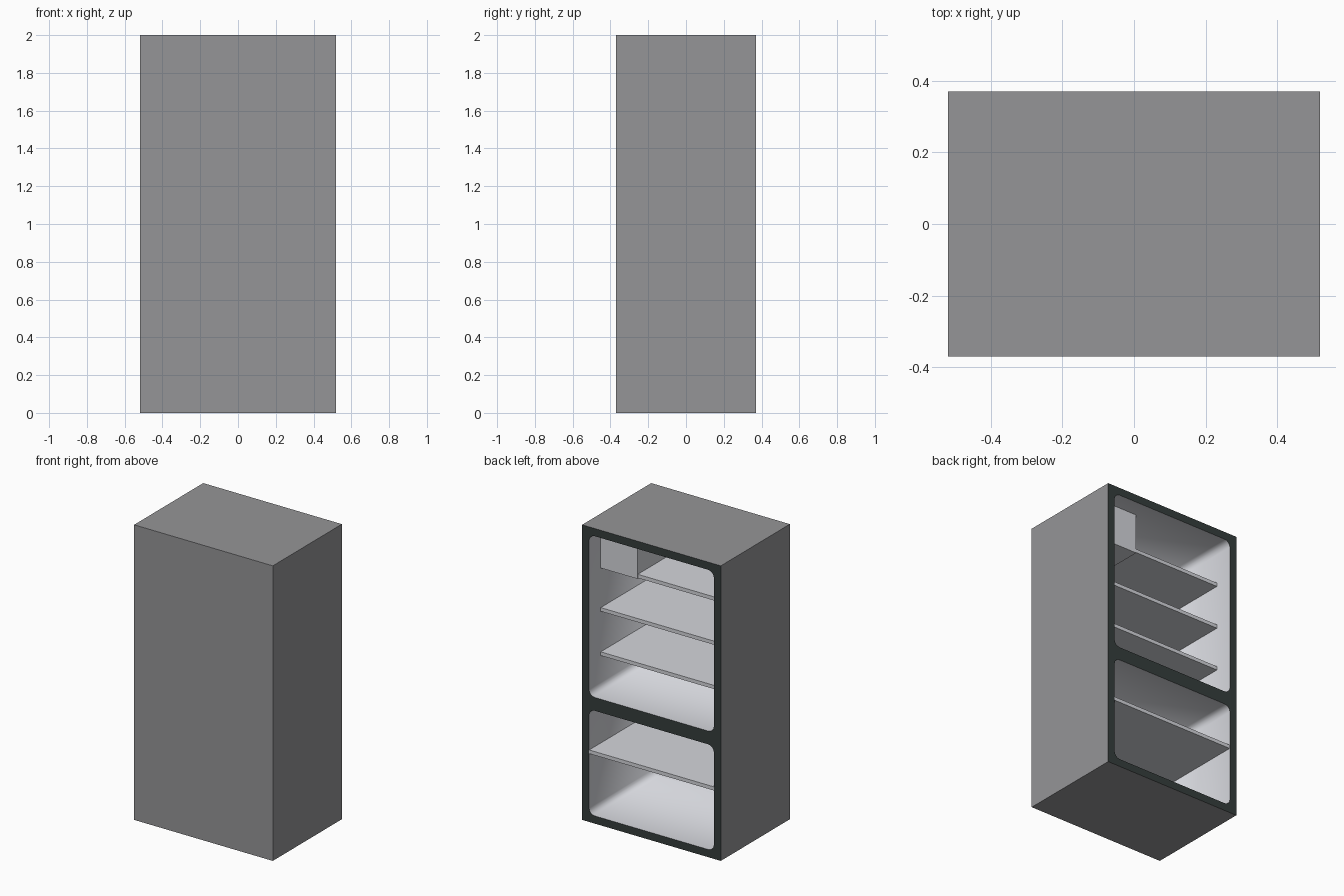
import bpy, bmesh, math
from mathutils import Vector

cube = bpy.data.objects.get("Cube")
if cube:
    bpy.data.objects.remove(cube, do_unlink=True)

W, D, H = 0.52, 0.37, 2.0      # half width, half depth, height
IN = 0.468                     # inner half width
REAR = -0.318                  # deepest point of the compartments
COMPARTMENTS = {"lower": (0.052, 0.765), "upper": (0.855, 1.948)}


def material(name, color):
    mat = bpy.data.materials.new(name)
    mat.use_nodes = True
    mat.diffuse_color = (*color, 1)
    bsdf = mat.node_tree.nodes["Principled BSDF"]
    bsdf.inputs["Base Color"].default_value = (*color, 1)
    bsdf.inputs["Roughness"].default_value = 0.6
    return mat


steel = material("steel grey", (0.30, 0.30, 0.31))
seal = material("dark seal", (0.036, 0.047, 0.045))
white = material("pale liner", (0.66, 0.67, 0.71))


def finish(bm, name, mats):
    mesh = bpy.data.meshes.new(name)
    bm.to_mesh(mesh)
    bm.free()
    obj = bpy.data.objects.new(name, mesh)
    bpy.context.collection.objects.link(obj)
    for m in mats:
        mesh.materials.append(m)
    return obj


def box(name, x, y, z, mat):
    bm = bmesh.new()
    bmesh.ops.create_cube(bm, size=1)
    for v in bm.verts:
        v.co = [a + (b - a) * (c + 0.5) for (a, b), c in zip((x, y, z), v.co)]
    return finish(bm, name, [mat])


def rounded_rect(z0, z1, r=0.042, steps=4):
    """Outline of a compartment mouth, as (x, z) points."""
    points = []
    for i, (sx, cz) in enumerate(((1, z1 - r), (-1, z1 - r), (-1, z0 + r), (1, z0 + r))):
        for k in range(steps + 1):
            a = math.pi / 2 * (i + k / steps)
            points.append((sx * (IN - r) + r * math.cos(a), cz + r * math.sin(a)))
    return points


def loop(bm, points, y):
    verts = [bm.verts.new((x, y, z)) for x, z in points]
    edges = [bm.edges.new((v, verts[i - 1])) for i, v in enumerate(verts)]
    return verts, edges


def tube(bm, points, y0, y1):
    """Open walls from y1 to y0, closed at y0."""
    near = [bm.verts.new((x, y1, z)) for x, z in points]
    far = [bm.verts.new((x, y0, z)) for x, z in points]
    for i in range(len(points)):
        bm.faces.new((near[i - 1], near[i], far[i], far[i - 1]))
    bm.faces.new(far)


def orient(bm, center, outward):
    bm.normal_update()
    for f in bm.faces:
        if (f.normal.dot(f.calc_center_median() - center) > 0) != outward:
            f.normal_flip()


# cabinet shell with the dark rim round both compartments
bm = bmesh.new()
outer = [(-W, 0), (W, 0), (W, H), (-W, H)]
rim_edges = loop(bm, outer, D)[1]
for z0, z1 in COMPARTMENTS.values():
    rim_edges += loop(bm, rounded_rect(z0, z1), D)[1]
bmesh.ops.triangle_fill(bm, edges=rim_edges, use_beauty=True, normal=(0, 1, 0))
for f in bm.faces:
    f.material_index = 1
tube(bm, outer, -D, D)
bmesh.ops.remove_doubles(bm, verts=bm.verts, dist=0.0001)
orient(bm, Vector((0, 0, H / 2)), True)
finish(bm, "cabinet_shell", [steel, seal])

# softly shaded liners
for name, (z0, z1) in COMPARTMENTS.items():
    bm = bmesh.new()
    tube(bm, rounded_rect(z0, z1), REAR, D)
    orient(bm, Vector((0, 0, (z0 + z1) / 2)), False)
    for f in bm.faces:
        f.smooth = True
    finish(bm, name + "_liner", [white])

# shelves: the top one stops at the corner box
BOX_X, FRONT, THICK = 0.19, 0.245, 0.025
for name, top, right_end, front in (
        ("lower_shelf", 0.487, IN, D - 0.002),
        ("upper_shelf_low", 1.105, IN, FRONT),
        ("upper_shelf_middle", 1.405, IN, FRONT),
        ("upper_shelf_top", 1.705, BOX_X, FRONT)):
    box(name, (-IN, right_end), (REAR, front), (top - THICK, top), white)

# closed box in the top corner
box("corner_box", (BOX_X, IN), (REAR, FRONT + 0.003), (1.675, 1.947), white)
